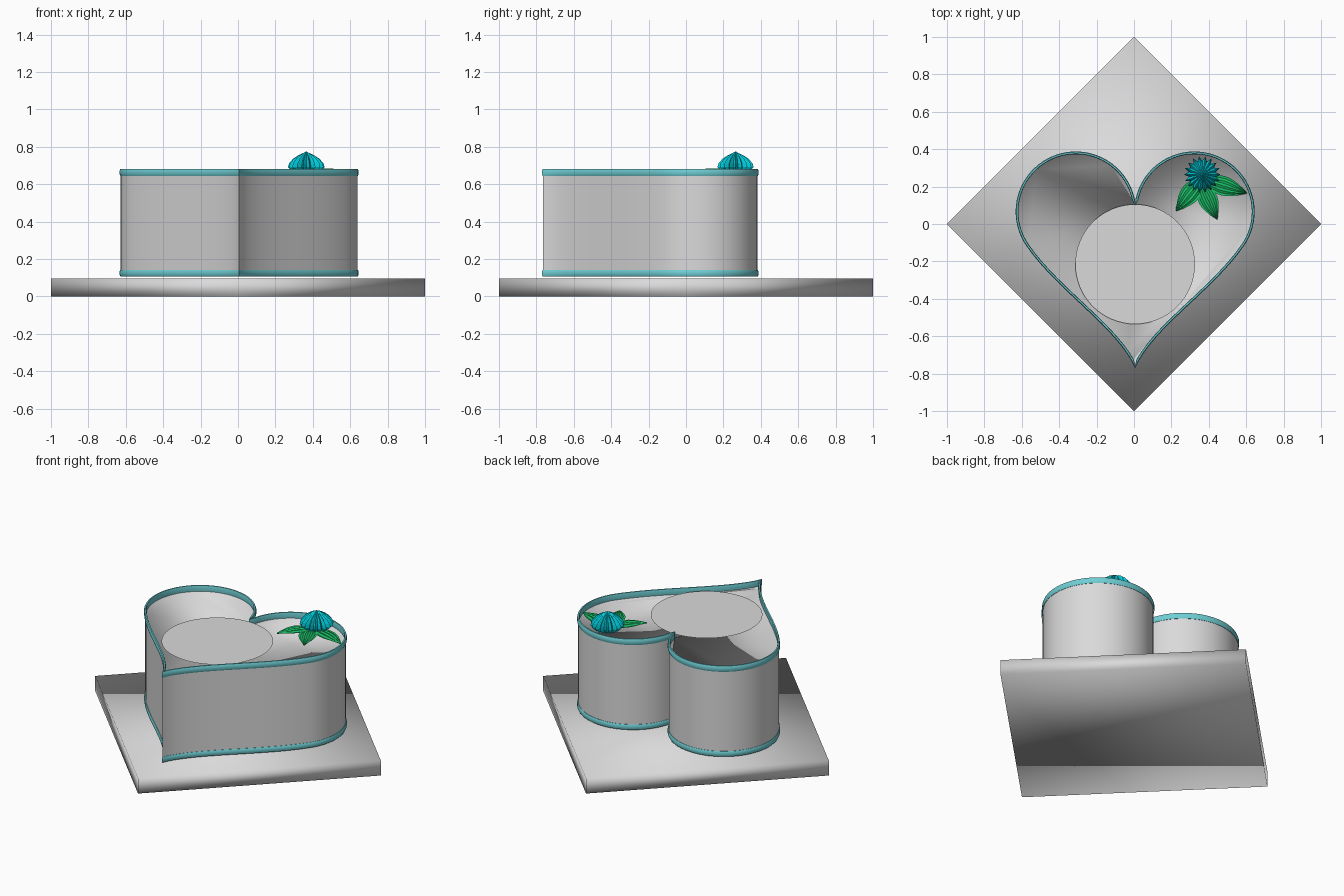
import bpy, bmesh
from math import sin, cos, pi, radians
from mathutils import Vector

if "Cube" in bpy.data.objects:
    bpy.data.objects.remove(bpy.data.objects["Cube"])


def material(name, r, g, b):
    m = bpy.data.materials.new(name)
    m.use_nodes = True
    m.diffuse_color = (r, g, b, 1)
    m.node_tree.nodes["Principled BSDF"].inputs["Base Color"].default_value = (r, g, b, 1)
    return m


GREY = material("light grey", 0.7, 0.7, 0.71)
TEAL = material("soft teal", 0.16, 0.62, 0.66)
CYAN = material("bright cyan", 0.0, 0.58, 0.68)
GREEN = material("leaf green", 0.01, 0.5, 0.13)


def finish(bm, name, mat, smooth=None, recalc=True):
    """Turn a bmesh into an object; smooth is None, 'all' or an angle in degrees."""
    if recalc:
        bmesh.ops.recalc_face_normals(bm, faces=bm.faces[:])
    me = bpy.data.meshes.new(name)
    bm.to_mesh(me)
    bm.free()
    me.materials.append(mat)
    ob = bpy.data.objects.new(name, me)
    bpy.context.collection.objects.link(ob)
    if smooth:
        bpy.ops.object.select_all(action='DESELECT')
        ob.select_set(True)
        bpy.context.view_layer.objects.active = ob
        if smooth == 'all':
            bpy.ops.object.shade_smooth()
        else:
            bpy.ops.object.shade_smooth_by_angle(angle=radians(smooth))
    return ob


def heart_half():
    """Right half of the outline, from the cleft round the lobe to the tip."""
    c, r, n = Vector((0.317, 0.066)), 0.322, 40
    pts = [Vector((0, 0.115))]
    for i in range(n + 1):
        a = radians(168 - 203 * i / n)
        pts.append(c + r * Vector((cos(a), sin(a))))
    p0, p1, p2, p3 = pts[-1], Vector((0.409, -0.365)), Vector((0.1, -0.55)), Vector((0, -0.77))
    for i in range(1, 17):
        t = i / 16
        u = 1 - t
        pts.append(u**3 * p0 + 3 * u * u * t * p1 + 3 * u * t * t * p2 + t**3 * p3)
    return pts


half = heart_half()
OUTLINE = half + [Vector((-p.x, p.y)) for p in reversed(half[1:-1])]


def heart_ring(bm, inset, z):
    """One loop of vertices along the outline, moved inward by inset."""
    n = len(OUTLINE)
    ring = []
    for i, p in enumerate(OUTLINE):
        d = (OUTLINE[(i + 1) % n] - OUTLINE[i - 1]).normalized()
        q = p + inset * Vector((d.y, -d.x))
        ring.append(bm.verts.new((q.x + 0.006, q.y, z)))
    return ring


def bridge(bm, a, b):
    n = len(a)
    for i in range(n):
        bm.faces.new((a[i], a[(i + 1) % n], b[(i + 1) % n], b[i]))


# Square base turned to a diamond, softly shaded
bm = bmesh.new()
bmesh.ops.create_cone(bm, cap_ends=True, segments=4, radius1=1, radius2=1, depth=0.095)
bmesh.ops.translate(bm, verts=bm.verts[:], vec=(0, 0, 0.0475))
finish(bm, "base_plate", GREY, 'all')

# Outer heart wall with closed underside
bm = bmesh.new()
low, high = heart_ring(bm, 0.006, 0.115), heart_ring(bm, 0.006, 0.672)
bridge(bm, low, high)
bm.faces.new(low)
finish(bm, "heart_wall", GREY, 40)

# Recessed top: inner wall and floor share soft normals
bm = bmesh.new()
high, low = heart_ring(bm, 0.011, 0.672), heart_ring(bm, 0.011, 0.64)
bridge(bm, high, low)
floor = bm.faces.new(low)
bmesh.ops.recalc_face_normals(bm, faces=bm.faces[:])
floor.normal_update()
if floor.normal.z < 0:
    bmesh.ops.reverse_faces(bm, faces=bm.faces[:])
finish(bm, "heart_top", GREY, 'all', recalc=False)

# Rounded trims round the top and bottom edges
for name, z0, z1 in (("top_trim", 0.645, 0.682), ("bottom_trim", 0.108, 0.142)):
    bm = bmesh.new()
    h = z1 - z0
    section = [(0.004, z0), (0, z0 + 0.25 * h), (0, z0 + 0.75 * h), (0.004, z1),
               (0.012, z1), (0.015, z1 - 0.25 * h), (0.012, z0)]
    rings = [heart_ring(bm, i, z) for i, z in section]
    for k, ring in enumerate(rings):
        bridge(bm, rings[k - 1], ring)
    finish(bm, name, TEAL, 40)

# Flat round panel on top
bm = bmesh.new()
bmesh.ops.create_circle(bm, cap_ends=True, segments=64, radius=0.32)
bmesh.ops.translate(bm, verts=bm.verts[:], vec=(0.006, -0.215, 0.667))
for f in bm.faces:
    f.normal_update()
    if f.normal.z < 0:
        f.normal_flip()
finish(bm, "round_panel", GREY, recalc=False)

# Ribbed flower bud
FX, FY, RIBS = 0.365, 0.265, 18
bm = bmesh.new()
rings = []
for r, z in ((0.07, 0.665), (0.098, 0.692), (0.092, 0.712), (0.07, 0.737), (0.04, 0.756), (0.014, 0.768)):
    rings.append([bm.verts.new((FX + r * k * cos(a), FY + r * k * sin(a), z))
                  for i in range(2 * RIBS)
                  for a, k in [(pi * i / RIBS, 0.74 if i % 2 else 1)]])
for a, b in zip(rings, rings[1:]):
    bridge(bm, a, b)
tip = bm.verts.new((FX, FY, 0.776))
for i in range(2 * RIBS):
    bm.faces.new((rings[-1][i], rings[-1][(i + 1) % (2 * RIBS)], tip))
bm.faces.new(rings[0])
finish(bm, "flower_bud", CYAN)


# Pointed leaves with raised ribs
def leaf(name, start, end, width):
    bm = bmesh.new()
    a, b = Vector(start), Vector(end)
    side = Vector((a.y - b.y, b.x - a.x)).normalized()
    rows, cols = 10, 8
    grid = []
    for i in range(rows + 1):
        t = i / rows
        w = width * (0.04 + sin(pi * t ** 0.9)) / 2
        row = []
        for j in range(cols + 1):
            s = 2 * j / cols - 1
            p = a.lerp(b, t) + side * s * w
            z = 0.668 + 0.016 * sin(pi * t) * (1 - 0.5 * s * s) - (0.005 if j % 2 else 0)
            row.append(bm.verts.new((p.x, p.y, z)))
        grid.append(row)
    for r0, r1 in zip(grid, grid[1:]):
        for j in range(cols):
            bm.faces.new((r0[j], r1[j], r1[j + 1], r0[j + 1]))
    bm.normal_update()
    if sum(f.normal.z for f in bm.faces) < 0:
        bmesh.ops.reverse_faces(bm, faces=bm.faces[:])
    finish(bm, name, GREEN, recalc=False)


leaf("left_leaf", (0.37, 0.25), (0.225, 0.07), 0.1)
leaf("front_leaf", (0.35, 0.23), (0.445, 0.025), 0.1)
leaf("right_leaf", (0.36, 0.24), (0.605, 0.165), 0.1)
